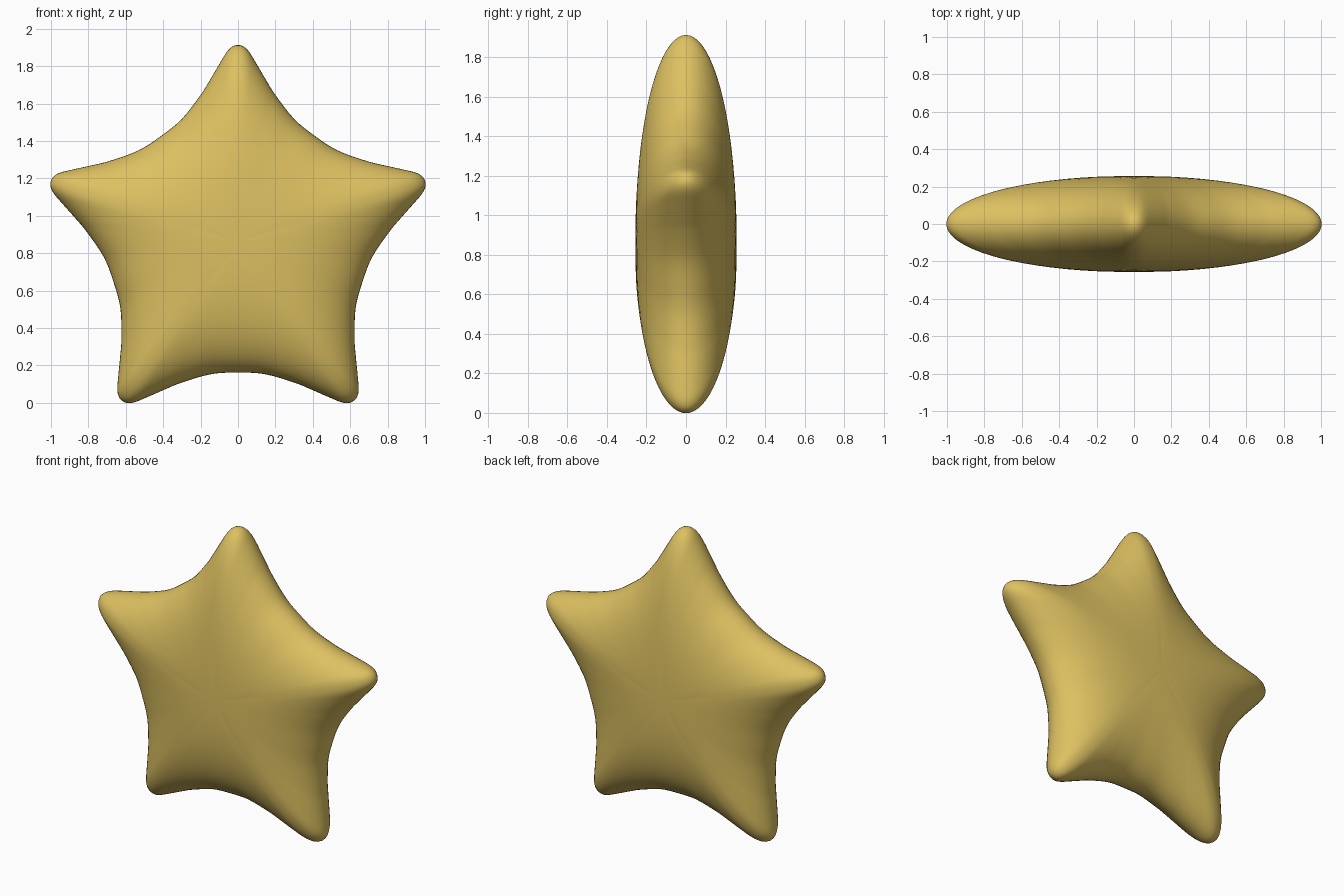
import bpy, bmesh, math

if "Cube" in bpy.data.objects:
    bpy.data.objects.remove(bpy.data.objects["Cube"])

CENTRE_Z, HALF_DEPTH, RINGS, STEPS = 0.861, 0.256, 20, 4

# Half of one arm outline: (sideways offset, distance from centre), tip to valley
half_arm = [(0, 1.052), (0.03, 1.044), (0.06, 1.015), (0.1, 0.95),
            (0.15, 0.865), (0.2, 0.785), (0.3, 0.657), (0.411, 0.566)]
arm = [(-w, d) for w, d in half_arm[:0:-1]] + half_arm[:-1]

# Five rotated arms, clockwise from the top
control = []
for k in range(5):
    a = k * math.tau / 5
    for w, d in arm:
        control.append((w * math.cos(a) + d * math.sin(a),
                        d * math.cos(a) - w * math.sin(a)))


def catmull(p0, p1, p2, p3, t):
    return 0.5 * (2 * p1 + (p2 - p0) * t + (2 * p0 - 5 * p1 + 4 * p2 - p3) * t * t
                  + (3 * p1 - p0 - 3 * p2 + p3) * t ** 3)


# Smooth closed outline
n = len(control)
outline = []
for i in range(n):
    q = [control[(i + j) % n] for j in (-1, 0, 1, 2)]
    for s in range(STEPS):
        outline.append(tuple(catmull(*[p[c] for p in q], s / STEPS) for c in (0, 1)))

# Puffed body: outline rings shrinking to the front and back centres
bm = bmesh.new()
rings = []
for i in range(1, 2 * RINGS):
    phi = math.pi * i / (2 * RINGS)
    t = math.sin(phi)
    side = 0 if i == RINGS else (-1 if i < RINGS else 1)
    ring = []
    for x, z in outline:
        valley = (1.052 - math.hypot(x, z)) / 0.352
        power = 2.1 + 0.7 * valley
        y = side * HALF_DEPTH * math.sqrt(max(0, 1 - t ** power))
        ring.append(bm.verts.new((x * t, y, CENTRE_Z + z * t)))
    rings.append(ring)
m = len(outline)
for a, b in zip(rings, rings[1:]):
    for j in range(m):
        k = (j + 1) % m
        bm.faces.new((a[j], a[k], b[k], b[j]))
for ring, y in ((rings[0], -HALF_DEPTH), (rings[-1], HALF_DEPTH)):
    pole = bm.verts.new((0, y, CENTRE_Z))
    for j in range(m):
        bm.faces.new((pole, ring[j], ring[(j + 1) % m]))
bmesh.ops.recalc_face_normals(bm, faces=bm.faces)
for f in bm.faces:
    f.smooth = True

mesh = bpy.data.meshes.new("star")
bm.to_mesh(mesh)
bm.free()
star = bpy.data.objects.new("star", mesh)
bpy.context.collection.objects.link(star)

# Gold colour
gold = bpy.data.materials.new("gold")
gold.diffuse_color = (0.72, 0.53, 0.12, 1)
gold.use_nodes = True
gold.node_tree.nodes["Principled BSDF"].inputs["Base Color"].default_value = gold.diffuse_color
mesh.materials.append(gold)
